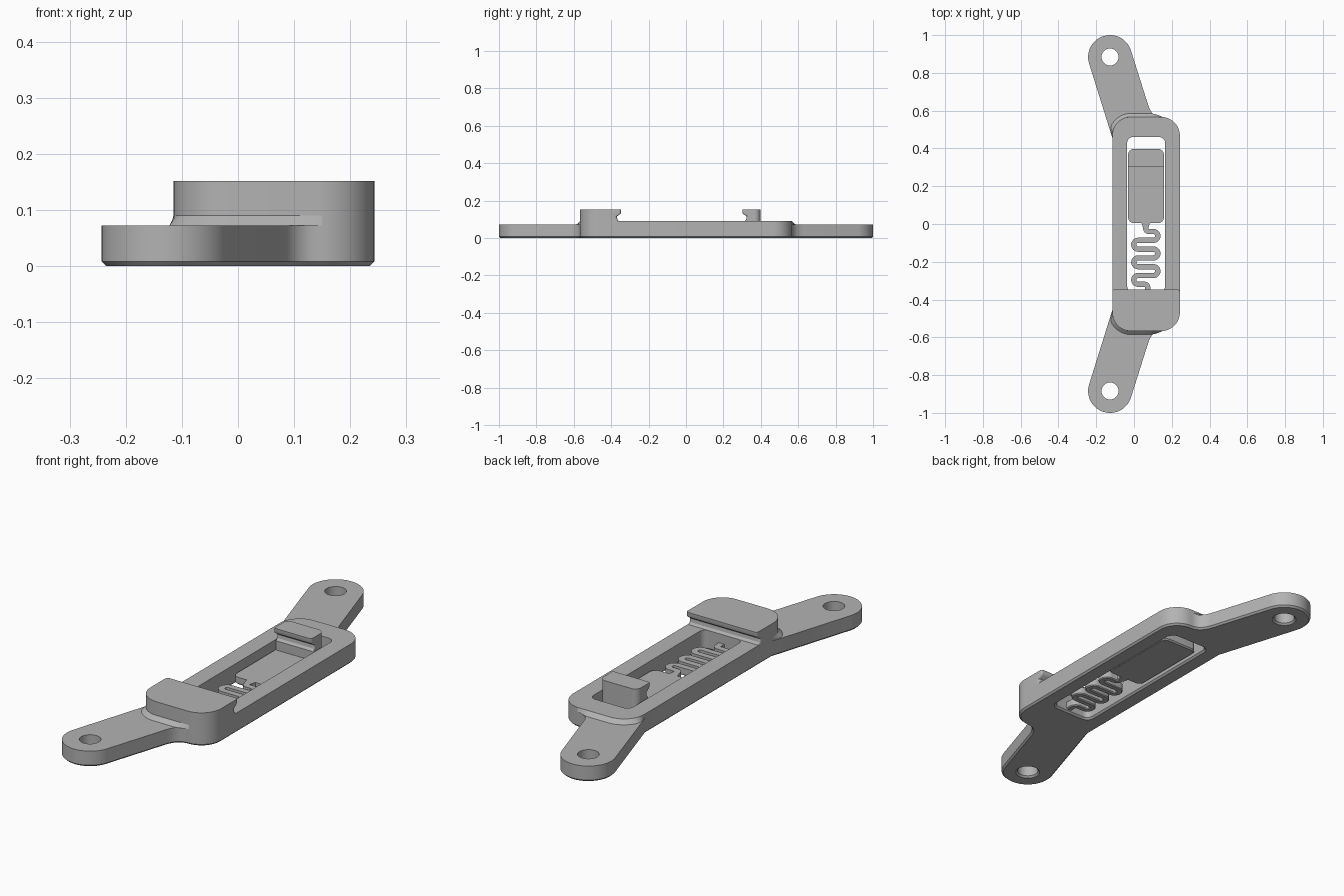
import bpy, bmesh, math
from mathutils import Vector

cube = bpy.data.objects.get("Cube")
if cube:
    bpy.data.objects.remove(cube, do_unlink=True)

grey = bpy.data.materials.new("plain grey")
grey.use_nodes = True
COLOUR = (0.45, 0.45, 0.45, 1)
grey.diffuse_color = COLOUR
grey.node_tree.nodes["Principled BSDF"].inputs["Base Color"].default_value = COLOUR
parts = []


def finish(bm, name):
    bmesh.ops.recalc_face_normals(bm, faces=bm.faces)
    mesh = bpy.data.meshes.new(name)
    bm.to_mesh(mesh)
    bm.free()
    mesh.materials.append(grey)
    ob = bpy.data.objects.new(name, mesh)
    bpy.context.collection.objects.link(ob)
    parts.append(ob)


def arc(cx, cy, r, start, end, n=12):
    angles = [math.radians(start + (end - start) * i / n) for i in range(n + 1)]
    return [(cx + r * math.cos(a), cy + r * math.sin(a)) for a in angles]


def rounded(x0, x1, y0, y1, front, back):
    """Rounded rectangle with separate front and back corner radii."""
    return (arc(x1 - front, y0 + front, front, -90, 0) + arc(x1 - back, y1 - back, back, 0, 90)
            + arc(x0 + back, y1 - back, back, 90, 180) + arc(x0 + front, y0 + front, front, 180, 270))


def inset(loop, d):
    """Move a loop towards its left side, into the solid."""
    result = []
    for i, p in enumerate(loop):
        a, b, c = Vector(loop[i - 1]), Vector(p), Vector(loop[(i + 1) % len(loop)])
        e, f = (b - a).normalized(), (c - b).normalized()
        n, m = Vector((-e.y, e.x)), Vector((-f.y, f.x))
        result.append(tuple(b + (n + m) * d / (1 + n.dot(m))))
    return result


def loft(name, levels):
    """Stack levels of (loops, z): skin the walls and fill both ends around the holes."""
    bm = bmesh.new()
    rings = [[[bm.verts.new((x, y, z)) for x, y in loop] for loop in loops] for loops, z in levels]
    for low, high in zip(rings, rings[1:]):
        for a, b in zip(low, high):
            for i in range(len(a)):
                bm.faces.new((a[i - 1], a[i], b[i], b[i - 1]))
    for level in (rings[0], rings[-1]):
        edges = [bm.edges.get((r[i - 1], r[i])) for r in level for i in range(len(r))]
        bmesh.ops.triangle_fill(bm, edges=edges, use_beauty=True)
    finish(bm, name)


def chamfered(name, loops, z0, z1, c):
    """Prism with a chamfered lower edge."""
    loft(name, [([inset(l, c) for l in loops], z0), (loops, z0 + c), (loops, z1)])


# Main dimensions
LEFT, RIGHT, END, CORNER = -0.115, 0.243, 0.567, 0.1
ARM_TOP, FRAME_TOP, TOP = 0.072, 0.09, 0.152
MID = 0.064
EYE_X, EYE_Y, EYE_R = -0.127, 0.884, 0.116

# Base plate: body with two angled arms, mirrored front to back
start, control, stop = Vector((0.143, END)), Vector((0.094, END)), Vector((0.075, 0.63))
web = [tuple(start * (1 - t) ** 2 + control * 2 * t * (1 - t) + stop * t * t)
       for t in [i / 8 for i in range(1, 9)]]
half = (arc(RIGHT - CORNER, END - CORNER, CORNER, 0, 90) + web
        + arc(EYE_X, EYE_Y, EYE_R, 17.5, 197.5, 32) + [(LEFT, 0.457)])
outline = half + [(x, -y) for x, y in reversed(half)]
slot = rounded(MID - 0.1, MID + 0.1, -0.36, 0.46, 0.03, 0.03)[::-1]
eyes = [arc(EYE_X, s * EYE_Y, 0.045, 360, 0, 32)[:-1] for s in (-1, 1)]
chamfered("base_plate", [outline, slot] + eyes, 0, ARM_TOP, 0.008)

# Raised frame around the slot
body = rounded(LEFT, RIGHT, -END, END, CORNER, CORNER)
loft("raised_frame", [([body, slot], ARM_TOP), ([body, slot], FRAME_TOP)])

# Sloped steps between the arms and the frame
for side, name in ((1, "back_step"), (-1, "front_step")):
    path = arc(LEFT + CORNER, END - CORNER, CORNER, 180, 90, 16)
    path = [(x, y, (x - LEFT - CORNER) / CORNER, (y - END + CORNER) / CORNER) for x, y in path]
    path += [(x, END, 0, 1) for x in (0.04, 0.09, 0.115, 0.15)]
    bm = bmesh.new()
    rows = []
    for i, (x, y, nx, ny) in enumerate(path):
        w = min(0.019, 0.004 * i, max(0, (0.15 - x) * 0.4))
        w = max(w, 0.0005)
        rows.append([bm.verts.new((px, side * py, z)) for px, py, z in (
            (x, y, FRAME_TOP), (x + nx * w, y + ny * w, ARM_TOP))])
    for a, b in zip(rows, rows[1:]):
        bm.faces.new((a[0], a[1], b[1], b[0]))
    finish(bm, name)
    # Face the open slope strip upward
    mesh = parts[-1].data
    if sum(p.normal.z for p in mesh.polygons) < 0:
        mesh.flip_normals()

# Hook profile shared by the head and the slider catch: (height, undercut depth)
hook = [(0.1, 0.02), (0.116, 0.022), (0.13, 0.002), (0.134, 0), (TOP, 0)]

# Head block with an undercut lip facing the slider
loft("head_block", [([rounded(LEFT, RIGHT, -END, -0.347 - d, CORNER, 0.012)], z)
                    for z, d in [(FRAME_TOP, 0.012)] + hook])

# Slider plate with its upright catch
PLATE_LOW, PLATE_TOP = 0.014, 0.048
SX0, SX1 = MID - 0.095, MID + 0.094
plate = rounded(SX0, SX1, 0.005, 0.397, 0.03, 0.03)
chamfered("slider_plate", [plate], PLATE_LOW, PLATE_TOP, 0.006)
loft("slider_catch", [([rounded(SX0, SX1, 0.302 + d, 0.397, 0.008, 0.03)], z)
                      for z, d in [(PLATE_TOP, 0.012), (FRAME_TOP, 0.012)] + hook])

# Serpentine spring joining the slider to the head
PITCH, XR, XL = 0.0465, 0.103, 0.022
y = -0.04
path = [(0.062, 0.015), (0.062, 0.0)] + arc(0.08, y + 0.018, 0.018, 180, 270, 6)
for turn in range(6):
    if turn % 2 == 0:
        path += arc(XR, y - PITCH / 2, PITCH / 2, 90, -90, 12)
    else:
        path += arc(XL, y - PITCH / 2, PITCH / 2, 90, 270, 12)
    y -= PITCH
path += arc(0.055, y - 0.018, 0.018, 90, 0, 6) + [(0.073, -0.37)]
left_side, right_side = [], []
for i, p in enumerate(path):
    along = Vector(path[min(i + 1, len(path) - 1)]) - Vector(path[max(i - 1, 0)])
    along.normalize()
    across = Vector((-along.y, along.x)) * (0.026 if i == 0 else 0.02 if i == 1 else 0.014)
    left_side.append(tuple(Vector(p) + across))
    right_side.append(tuple(Vector(p) - across))
chamfered("spring", [right_side + left_side[::-1]], PLATE_LOW, PLATE_TOP, 0.004)

# Smooth the rounded walls, keep the edges crisp
bpy.ops.object.select_all(action='DESELECT')
for ob in parts:
    ob.select_set(True)
bpy.context.view_layer.objects.active = parts[0]
bpy.ops.object.shade_smooth_by_angle(angle=math.radians(30))
